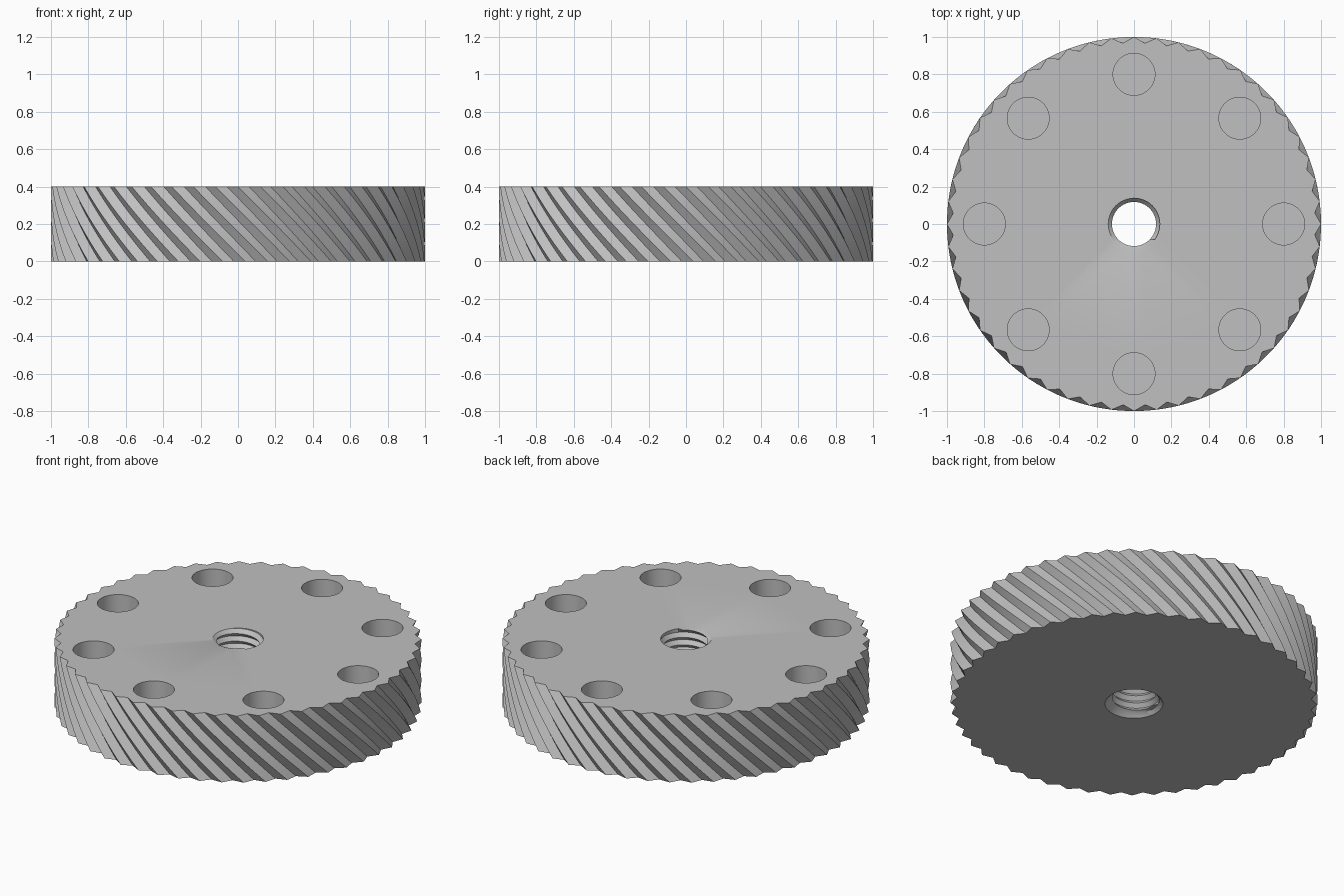
import bpy
import bmesh
from math import cos, sin, pi, tau

default_cube = bpy.data.objects.get("Cube")
if default_cube:
    bpy.data.objects.remove(default_cube, do_unlink=True)

HEIGHT = 0.4
TEETH, TIP, ROOT, TWIST = 52, 1.0, 0.968, 0.4
POCKETS, POCKET_R, POCKET_DEPTH, POCKET_CIRCLE = 8, 0.112, 0.25, 0.8
MAJOR, MINOR, PITCH, CHAMFER = 0.138, 0.118, 0.045, 0.02
SEGMENTS = 48

bm = bmesh.new()


def polar(r, angle, z, cx=0.0, cy=0.0):
    return bm.verts.new((cx + r * cos(angle), cy + r * sin(angle), z))


def circle(r, z, cx=0.0, cy=0.0):
    return [polar(r, tau * i / SEGMENTS, z, cx, cy) for i in range(SEGMENTS)]


def bridge(lower, upper):
    n = len(lower)
    for i in range(n):
        j = (i + 1) % n
        bm.faces.new((lower[i], lower[j], upper[j], upper[i]))


# Helical toothed rim
steps = 8
rows = []
for s in range(steps + 1):
    t = s / steps
    rows.append([polar(ROOT if i % 2 else TIP, pi * i / TEETH + TWIST * (1 - t), HEIGHT * t)
                 for i in range(2 * TEETH)])
for lower, upper in zip(rows, rows[1:]):
    bridge(lower, upper)

# Blind round pockets
for p in range(POCKETS):
    a = tau * p / POCKETS
    centre = (POCKET_CIRCLE * cos(a), POCKET_CIRCLE * sin(a))
    floor = circle(POCKET_R, HEIGHT - POCKET_DEPTH, *centre)
    bridge(floor, circle(POCKET_R, HEIGHT, *centre))
    bm.faces.new(floor)

# Threaded bore: crest and root rows rise along a helix, clipped at both ends
turns = int(HEIGHT / PITCH) + 2
grid = []
for k in range(-3, 2 * turns):
    row = []
    for i in range(SEGMENTS + 1):
        turn = i / SEGMENTS
        z = PITCH * (k / 2 + turn)
        clipped = z <= CHAMFER or z >= HEIGHT
        r = MAJOR if clipped or k % 2 else MINOR
        row.append((polar(r, tau * turn, min(max(z, CHAMFER), HEIGHT)), clipped))
    grid.append(row)
for low, high in zip(grid, grid[1:]):
    for i in range(SEGMENTS):
        quad = (low[i], low[i + 1], high[i + 1], high[i])
        if not all(clipped for _, clipped in quad):
            bm.faces.new([v for v, _ in quad])

# Countersink under the bore
bridge(circle(MAJOR + CHAMFER, 0), circle(MAJOR, CHAMFER))

bmesh.ops.remove_doubles(bm, verts=bm.verts[:], dist=0.0001)
bmesh.ops.delete(bm, geom=[v for v in bm.verts if not v.link_faces], context='VERTS')

# Flat top and bottom, filled between the open rims
for z in (0.0, HEIGHT):
    rims = [e for e in bm.edges
            if e.is_boundary and all(abs(v.co.z - z) < 0.0001 for v in e.verts)]
    bmesh.ops.triangle_fill(bm, use_beauty=True, edges=rims, normal=(0, 0, 1))

bmesh.ops.recalc_face_normals(bm, faces=bm.faces[:])

mesh = bpy.data.meshes.new("toothed_disc")
bm.to_mesh(mesh)
bm.free()
disc = bpy.data.objects.new("toothed_disc", mesh)
bpy.context.collection.objects.link(disc)

# Plain grey
grey = bpy.data.materials.new("light_grey")
grey.use_nodes = True
colour = (0.53, 0.53, 0.53, 1)
grey.diffuse_color = colour
grey.node_tree.nodes["Principled BSDF"].inputs["Base Color"].default_value = colour
mesh.materials.append(grey)

bpy.ops.object.select_all(action='DESELECT')
disc.select_set(True)
bpy.context.view_layer.objects.active = disc
bpy.ops.object.shade_smooth_by_angle(angle=pi / 6)
